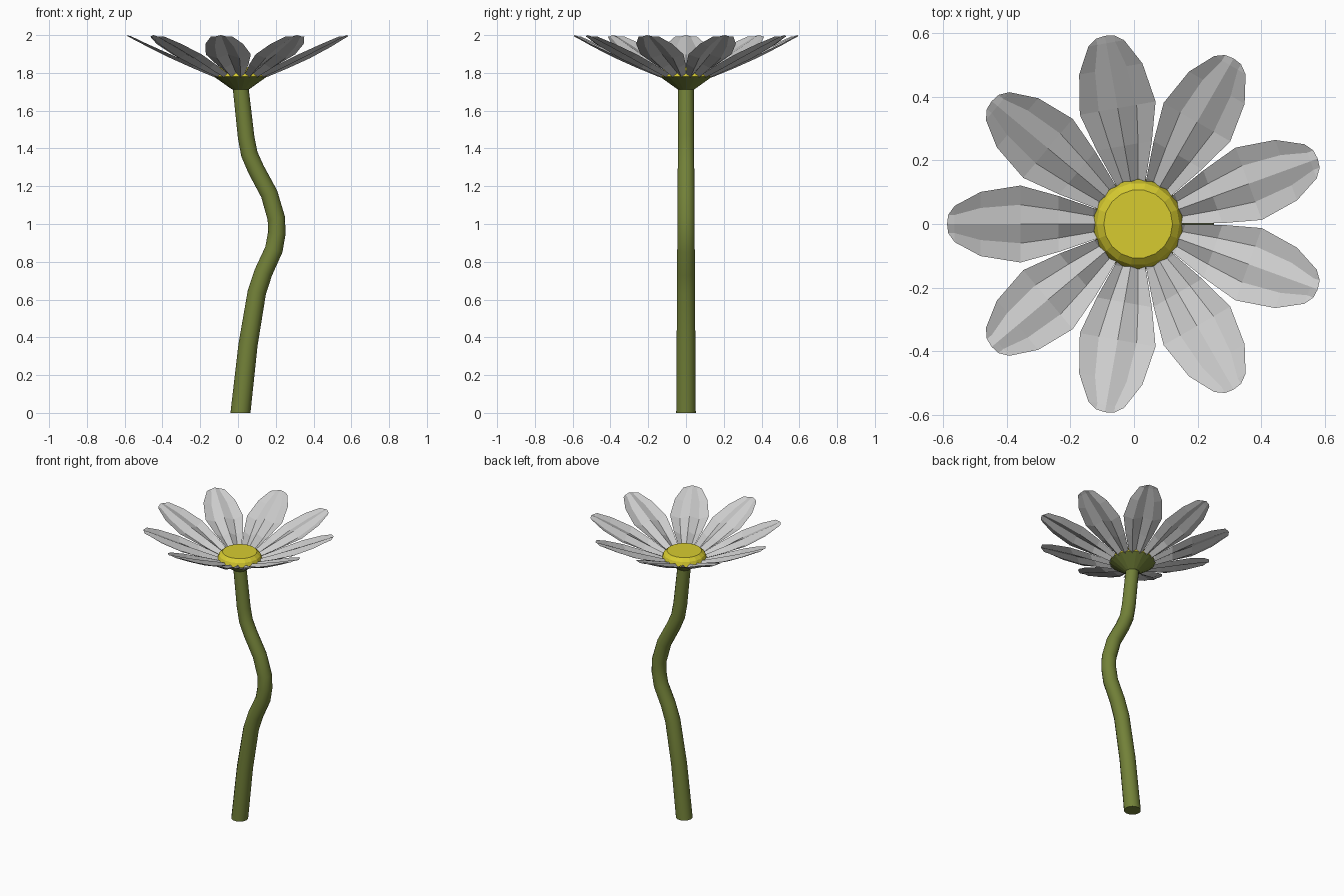
import bpy, bmesh
from math import sin, cos, pi, radians, atan2
from mathutils import Vector

if "Cube" in bpy.data.objects:
    bpy.data.objects.remove(bpy.data.objects["Cube"])

CX = 0.013  # flower axis


def material(name, rgb):
    m = bpy.data.materials.new(name)
    m.diffuse_color = (*rgb, 1)
    m.use_nodes = True
    m.node_tree.nodes["Principled BSDF"].inputs["Base Color"].default_value = m.diffuse_color
    return m


green = material("stem_green", (0.17, 0.22, 0.04))
yellow = material("centre_yellow", (0.68, 0.6, 0.03))


def finish(name, bm, mat=None):
    me = bpy.data.meshes.new(name)
    bm.normal_update()
    bm.to_mesh(me)
    bm.free()
    ob = bpy.data.objects.new(name, me)
    bpy.context.collection.objects.link(ob)
    if mat:
        me.materials.append(mat)
    return ob


def skin(bm, rings):
    """Join closed rings of points into a capped tube."""
    loops = [[bm.verts.new(p) for p in r] for r in rings]
    n = len(loops[0])
    for a, b in zip(loops, loops[1:]):
        for i in range(n):
            j = (i + 1) % n
            bm.faces.new((a[i], a[j], b[j], b[i]))
    bm.faces.new(loops[0][::-1])
    bm.faces.new(loops[-1])


def ring(x, z, r, n, tilt=0):
    return [Vector((x + r * cos(a) * cos(tilt), r * sin(a), z - r * cos(a) * sin(tilt)))
            for a in (2 * pi * i / n for i in range(n))]


# Wavy stem: (x, z) path with tapering radius
path = [(0.013, 0), (0.053, 0.36), (0.10, 0.64), (0.135, 0.745), (0.19, 0.865), (0.205, 0.95),
        (0.203, 1.03), (0.165, 1.16), (0.095, 1.29), (0.06, 1.37), (0.043, 1.46), (0.013, 1.73)]
rings = []
last = len(path) - 1
for i, (x, z) in enumerate(path):
    a, b = path[max(i - 1, 0)], path[min(i + 1, last)]
    tilt = 0 if i in (0, last) else atan2(b[0] - a[0], b[1] - a[1])
    rings.append(ring(x, z, 0.053 - 0.011 * z / 1.73, 14, tilt))
bm = bmesh.new()
skin(bm, rings)
stem = finish("stem", bm, green)
stem.data.shade_smooth()
bpy.context.view_layer.objects.active = stem
stem.select_set(True)
bpy.ops.object.shade_smooth_by_angle(angle=radians(28))

# Green cup under the petals
bm = bmesh.new()
skin(bm, [ring(CX, 1.712, 0.044, 18), ring(CX, 1.782, 0.143, 18)])
finish("flower_cup", bm, green)

# Yellow centre
bm = bmesh.new()
skin(bm, [ring(CX, 1.782, 0.142, 18), ring(CX, 1.812, 0.13, 18), ring(CX, 1.832, 0.108, 18)])
finish("flower_centre", bm, yellow)

# Pleated petals: stations of (radius, half width, height, pleat depth)
stations = [(0.09, 0.031, 1.771, 0.008), (0.14, 0.05, 1.79, 0.012), (0.25, 0.088, 1.836, 0.012),
            (0.37, 0.121, 1.888, 0.010), (0.495, 0.101, 1.947, 0.007), (0.577, 0.057, 1.988, 0.005)]
for k in range(9):
    ang = radians(20 + 40 * k)
    u, v = Vector((cos(ang), sin(ang), 0)), Vector((-sin(ang), cos(ang), 0))
    bm = bmesh.new()
    rows = []
    for r, w, z, d in stations:
        rows.append([bm.verts.new(Vector((CX, 0, z)) + u * r + v * (w * s / 2)
                                  + Vector((0, 0, d if s % 2 == 0 else -d)))
                     for s in range(-2, 3)])
    # rounded tip
    rows.append([rows[-1][0]] + [bm.verts.new(Vector((CX, 0, z)) + u * r + v * y)
                                 for y, r, z in ((-0.029, 0.597, 1.993), (0, 0.601, 2.0), (0.029, 0.597, 1.993))]
                + [rows[-1][4]])
    for a, b in zip(rows, rows[1:]):
        for i in range(4):
            f = []
            for q in (a[i], b[i], b[i + 1], a[i + 1]):
                if q not in f:
                    f.append(q)
            bm.faces.new(f)
    finish(f"petal_{k + 1}", bm)
